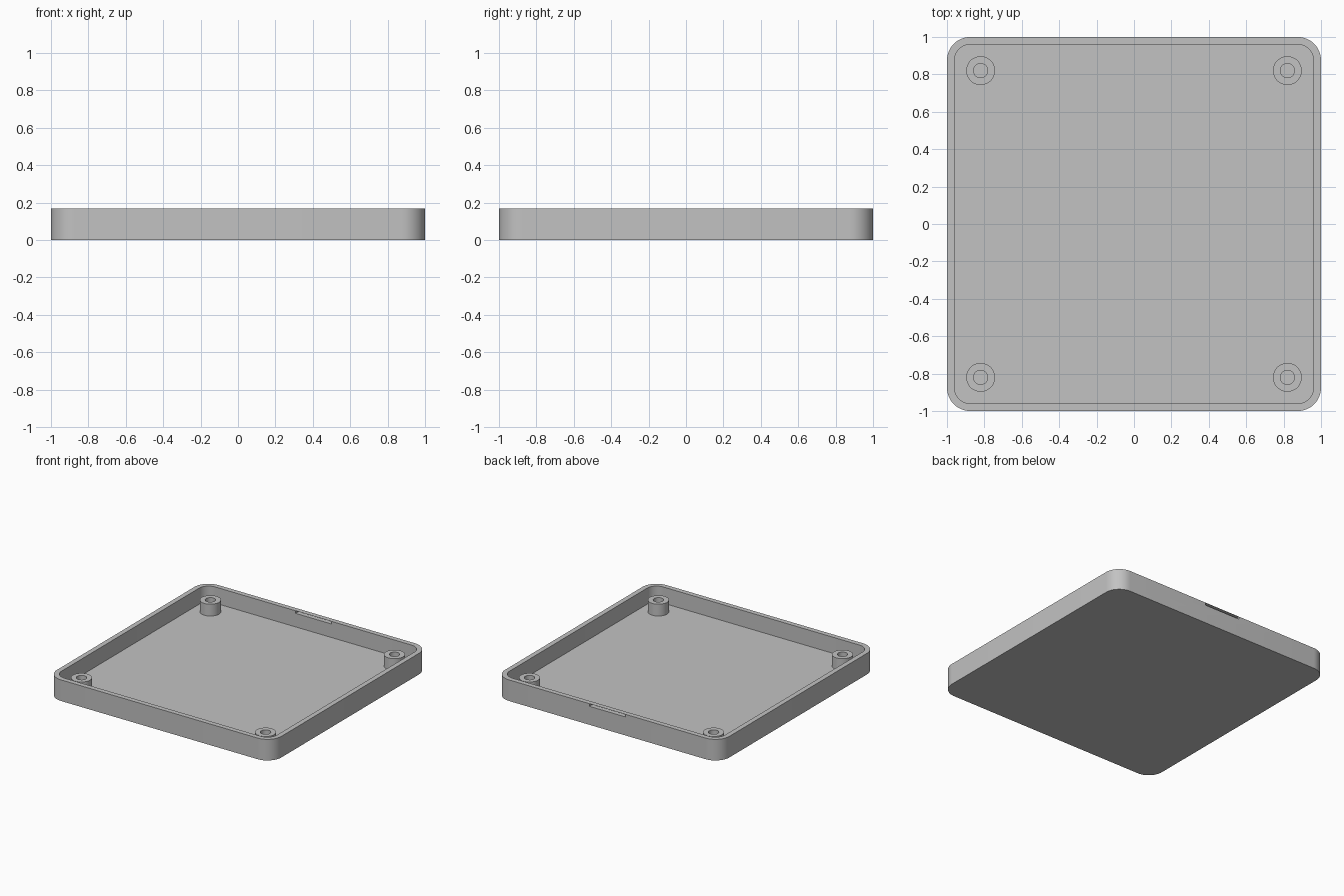
import bpy, bmesh
from math import sin, cos, pi, radians

HEIGHT, WALL, FLOOR = 0.17, 0.04, 0.04
CORNER = 0.125
BOSS_POS, BOSS_R, HOLE_R, BOSS_TOP = 0.82, 0.077, 0.038, 0.135

cube = bpy.data.objects.get("Cube")
if cube:
    bpy.data.objects.remove(cube, do_unlink=True)

grey = bpy.data.materials.new("grey plastic")
grey.use_nodes = True
colour = (0.54, 0.54, 0.54, 1)
grey.diffuse_color = colour
grey.node_tree.nodes["Principled BSDF"].inputs["Base Color"].default_value = colour


def rounded_square(half, radius, z, steps=12):
    """Points of a square outline with rounded corners."""
    points = []
    for corner in range(4):
        for i in range(steps + 1):
            a = (corner + i / steps) * pi / 2
            mid = (corner + 0.5) * pi / 2
            sx = 1 if cos(mid) > 0 else -1
            sy = 1 if sin(mid) > 0 else -1
            points.append((sx * (half - radius) + radius * cos(a),
                           sy * (half - radius) + radius * sin(a), z))
    return points


def circle(radius, z, sides=48):
    return [(radius * cos(2 * pi * i / sides), radius * sin(2 * pi * i / sides), z)
            for i in range(sides)]


def skin(name, outlines, capped):
    """Bridge successive outlines, optionally closing the first and last."""
    bm = bmesh.new()
    rings = [[bm.verts.new(p) for p in line] for line in outlines]
    for low, high in zip(rings, rings[1:]):
        n = len(low)
        for i in range(n):
            j = (i + 1) % n
            bm.faces.new((low[i], low[j], high[j], high[i]))
    if capped:
        bm.faces.new(rings[0][::-1])
        bm.faces.new(rings[-1])
    mesh = bpy.data.meshes.new(name)
    bm.to_mesh(mesh)
    bm.free()
    mesh.materials.append(grey)
    obj = bpy.data.objects.new(name, mesh)
    bpy.context.collection.objects.link(obj)
    return obj


def activate(obj):
    bpy.ops.object.select_all(action='DESELECT')
    obj.select_set(True)
    bpy.context.view_layer.objects.active = obj


# Tray: base, outer wall, rim, inner wall and floor
inner, inner_r = 1 - WALL, CORNER - WALL
tray = skin("tray", [rounded_square(1, CORNER, 0),
                     rounded_square(1, CORNER, HEIGHT),
                     rounded_square(inner, inner_r, HEIGHT),
                     rounded_square(inner, inner_r, FLOOR)], True)

# Thin slot through the back wall, just under the rim
bpy.ops.mesh.primitive_cube_add(size=1, location=(0, 1 - WALL / 2, 0.159))
cutter = bpy.context.object
cutter.name = "slot_cutter"
cutter.hide_render = True
cutter.scale = (0.32, 0.12, 0.02)
activate(tray)
cut = tray.modifiers.new("slot", 'BOOLEAN')
cut.operation = 'DIFFERENCE'
cut.solver = 'EXACT'
cut.object = cutter
bpy.ops.object.modifier_apply(modifier=cut.name)
bpy.data.objects.remove(cutter, do_unlink=True)

# Hollow screw posts in the four corners
parts = [tray]
for side, sx in (("left", 1), ("right", -1)):
    for end, sy in (("front", -1), ("back", 1)):
        post = skin(f"{end}_{side}_post", [circle(BOSS_R, FLOOR),
                                           circle(BOSS_R, BOSS_TOP),
                                           circle(HOLE_R, BOSS_TOP),
                                           circle(HOLE_R, FLOOR)], False)
        post.location = (sx * BOSS_POS, sy * BOSS_POS, 0)
        parts.append(post)

for part in parts:
    activate(part)
    bpy.ops.object.shade_smooth_by_angle(angle=radians(30))
